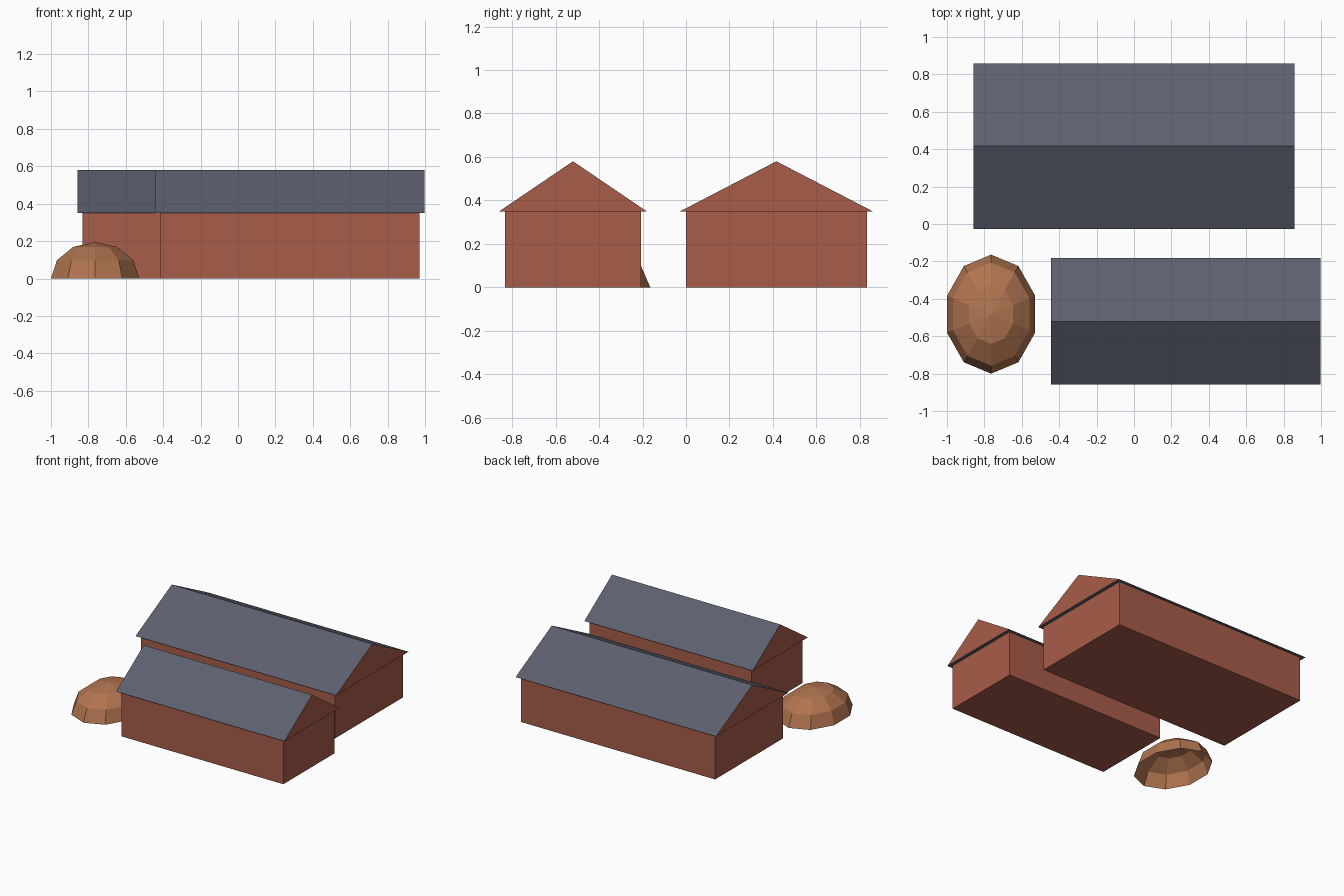
import bpy
import bmesh
from math import sin, cos, pi

cube = bpy.data.objects.get("Cube")
if cube:
    bpy.data.objects.remove(cube, do_unlink=True)


def material(name, color):
    mat = bpy.data.materials.new(name)
    mat.use_nodes = True
    mat.diffuse_color = color
    bsdf = next(n for n in mat.node_tree.nodes if n.type == 'BSDF_PRINCIPLED')
    bsdf.inputs["Base Color"].default_value = color
    return mat


BRICK = material("brick red", (0.39, 0.107, 0.068, 1))
SLATE = material("slate grey", (0.108, 0.117, 0.156, 1))
STRAW = material("straw brown", (0.44, 0.175, 0.08, 1))


def finish(name, bm, mats):
    mesh = bpy.data.meshes.new(name)
    bm.to_mesh(mesh)
    bm.free()
    for mat in mats:
        mesh.materials.append(mat)
    obj = bpy.data.objects.new(name, mesh)
    bpy.context.collection.objects.link(obj)
    return obj


def prism(name, profile, x0, x1, mats, end_index=0):
    """Extrude a (y, z) profile along x; the end faces take end_index."""
    bm = bmesh.new()
    face = bm.faces.new([bm.verts.new((x0, y, z)) for y, z in profile])
    ext = bmesh.ops.extrude_face_region(bm, geom=[face])
    for v in ext["geom"]:
        if isinstance(v, bmesh.types.BMVert):
            v.co.x = x1
    if not face.is_valid or not any(f is face for f in bm.faces):
        bm.faces.ensure_lookup_table()
    # Close the starting end if the extrusion removed it
    start = [v for v in bm.verts if abs(v.co.x - x0) < 1e-5]
    if not any(all(v in start for v in f.verts) for f in bm.faces):
        bmesh.ops.contextual_create(bm, geom=start)
    bmesh.ops.recalc_face_normals(bm, faces=bm.faces[:])
    for f in bm.faces:
        f.material_index = end_index if abs(f.normal.x) > 0.9 else 0
    return finish(name, bm, mats)


def barn(prefix, x0, x1, y0, y1, eave=0.35, ridge=0.58, over=0.027):
    # Walls
    prism(prefix + "_walls", [(y0, 0), (y1, 0), (y1, eave), (y0, eave)],
          x0, x1, [BRICK])
    # Gabled roof with overhang and brick gable ends
    prism(prefix + "_roof",
          [(y0 - over, eave), (y1 + over, eave), ((y0 + y1) / 2, ridge)],
          x0 - over, x1 + over, [SLATE, BRICK], end_index=1)


barn("large_barn", -0.832, 0.832, 0.0, 0.832)
barn("small_barn", -0.416, 0.971, -0.832, -0.208)


# Faceted half dome, open underneath
def dome(name, cx, cy, rx, ry, height, sides=10, rings=3):
    bm = bmesh.new()
    loops = []
    for r in range(rings):
        t = r / rings * pi / 2
        loops.append([bm.verts.new((cx + rx * cos(t) * sin(2 * pi * i / sides),
                                    cy - ry * cos(t) * cos(2 * pi * i / sides),
                                    height * sin(t))) for i in range(sides)])
    top = bm.verts.new((cx, cy, height))
    for i in range(sides):
        j = (i + 1) % sides
        for low, high in zip(loops, loops[1:]):
            bm.faces.new((low[i], low[j], high[j], high[i]))
        bm.faces.new((loops[-1][i], loops[-1][j], top))
    return finish(name, bm, [STRAW])


dome("straw_mound", -0.764, -0.482, 0.248, 0.318, 0.195)
